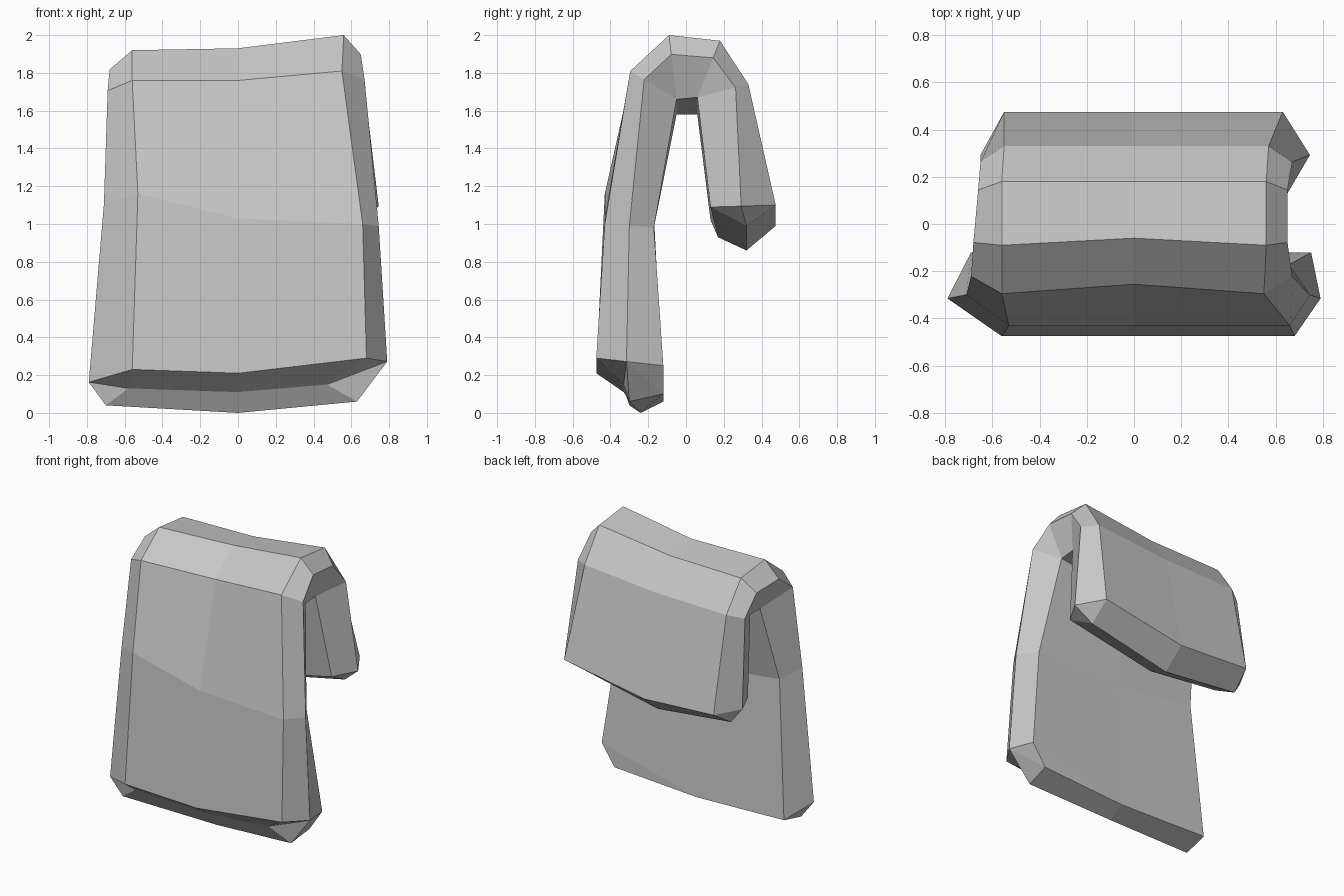
import bpy
import bmesh
from mathutils import Vector

default = bpy.data.objects.get("Cube")
if default:
    bpy.data.objects.remove(default, do_unlink=True)


def make_material(name, rgb):
    mat = bpy.data.materials.new(name)
    mat.use_nodes = True
    mat.diffuse_color = (*rgb, 1)
    for node in mat.node_tree.nodes:
        if node.type == "BSDF_PRINCIPLED":
            node.inputs["Base Color"].default_value = (*rgb, 1)
    return mat


def row(y, left, mid_z, right, bow=0):
    """Crosswise row of three points: left and right are (x, z), bow shifts the middle in y."""
    return [Vector((left[0], y, left[1])),
            Vector((0, y + bow, mid_z)),
            Vector((right[0], y, right[1]))]


# Outer surface of the cloth, from the front hem over the top to the back hem
outer = [
    row(-.475, (-.56, .23), .21, (.68, .29)),
    row(-.43, (-.53, 1.16), 1.03, (.66, 1)),
    row(-.295, (-.56, 1.76), 1.76, (.55, 1.81), bow=.04),
    row(-.09, (-.56, 1.92), 1.93, (.56, 2), bow=.03),
    row(.18, (-.56, 1.89), 1.9, (.56, 1.97)),
    row(.33, (-.55, 1.68), 1.69, (.57, 1.74)),
    row(.475, (-.55, 1.02), .99, (.63, 1.1)),
]

# Inner surface, whose fold is tight enough for rows to share points
front_fold = row(-.05, (-.55, 1.58), 1.58, (.57, 1.66))
back_fold = row(.06, (-.55, 1.58), 1.58, (.57, 1.67))
inner = [
    row(-.12, (-.69, .08), .06, (.75, .25)),
    row(-.17, (-.62, 1.05), .98, (.66, .98)),
    front_fold, front_fold, back_fold, back_fold,
    row(.13, (-.58, 1.02), .93, (.65, 1.09), bow=.04),
]

# Bulging side ridges, placed between the outer and inner surfaces
ridge_blend = [.45, .5, .3, .3, .3, .25, .53]
left_x = [-.79, -.71, -.69, -.68, -.66, -.65, -.65]
right_x = [.79, .745, .67, .65, .65, .67, .745]


def side_ridge(side, widths):
    points = []
    for out, inn, blend, x in zip(outer, inner, ridge_blend, widths):
        point = out[side].lerp(inn[side], blend)
        point.x = x
        points.append(point)
    return points


left_ridge = side_ridge(0, left_x)
right_ridge = side_ridge(2, right_x)

# Thick hems that close the two ends
front_hem = [
    outer[0],
    row(-.33, (-.58, .13), .11, (.47, .15)),
    row(-.3, (-.7, .04), 0, (.63, .06), bow=.06),
    row(-.12, (-.69, .08), .06, (.65, .1)),
    inner[0],
]
back_hem = [
    outer[-1],
    row(.32, (-.58, .92), .86, (.62, .99)),
    inner[-1],
]

bm = bmesh.new()
shared = {}


def add_face(*points):
    """Make a face, welding equal points and dropping collapsed corners."""
    corners = []
    for point in points:
        key = tuple(round(value, 4) for value in point)
        if key not in shared:
            shared[key] = bm.verts.new(point)
        if shared[key] not in corners:
            corners.append(shared[key])
    if len(corners) > 2:
        bm.faces.new(corners)


def bridge(first, second, closed=False):
    count = len(first)
    for i in range(count if closed else count - 1):
        j = (i + 1) % count
        add_face(first[i], first[j], second[j], second[i])


# Wrap rings around the cloth
rings = [out + [right] + inn[::-1] + [left]
         for out, right, inn, left in zip(outer, right_ridge, inner, left_ridge)]
for first, second in zip(rings, rings[1:]):
    bridge(first, second, closed=True)

# Close the hems and fan their corners out from the side ridges
for hem, end in ((front_hem, 0), (back_hem, -1)):
    for first, second in zip(hem, hem[1:]):
        bridge(first, second)
        add_face(left_ridge[end], first[0], second[0])
        add_face(right_ridge[end], first[2], second[2])

bmesh.ops.recalc_face_normals(bm, faces=bm.faces[:])
mesh = bpy.data.meshes.new("draped_cloth")
bm.to_mesh(mesh)
bm.free()
mesh.materials.append(make_material("light grey cloth", (.58, .58, .58)))
cloth = bpy.data.objects.new("draped_cloth", mesh)
bpy.context.scene.collection.objects.link(cloth)
